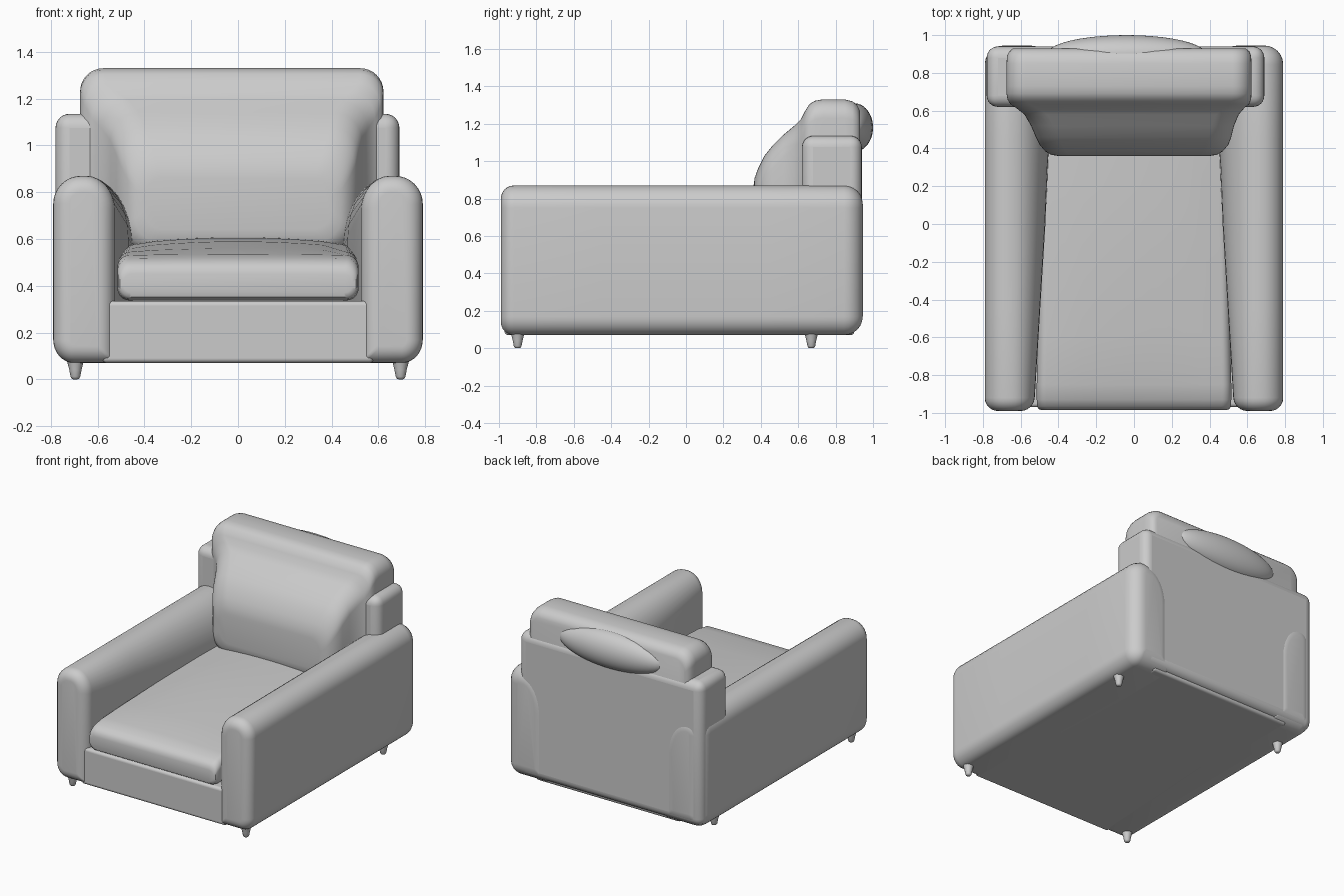
import bpy, bmesh
from math import sin, cos, pi, radians

if "Cube" in bpy.data.objects:
    bpy.data.objects.remove(bpy.data.objects["Cube"])


def finish(obj, angle=40):
    bpy.ops.object.select_all(action='DESELECT')
    obj.select_set(True)
    bpy.context.view_layer.objects.active = obj
    bpy.ops.object.shade_smooth_by_angle(angle=radians(angle))


def loft(name, rings, angle=40):
    """Skin a list of equal-length point rings and cap both ends."""
    bm = bmesh.new()
    vs = [[bm.verts.new(p) for p in ring] for ring in rings]
    n = len(rings[0])
    for a, b in zip(vs, vs[1:]):
        for i in range(n):
            j = (i + 1) % n
            bm.faces.new((a[i], a[j], b[j], b[i]))
    bm.faces.new(vs[0])
    bm.faces.new(vs[-1])
    bmesh.ops.recalc_face_normals(bm, faces=bm.faces)
    me = bpy.data.meshes.new(name)
    bm.to_mesh(me)
    bm.free()
    obj = bpy.data.objects.new(name, me)
    bpy.context.collection.objects.link(obj)
    finish(obj, angle)
    return obj


def section(y, x0, x1, z0, z1, radii, inset=0.0, n=8):
    """Rounded rectangle in the xz plane; radii = (rx, rz) for BL, BR, TR, TL."""
    x0, x1, z0, z1 = x0 + inset, x1 - inset, z0 + inset, z1 - inset
    pts = []
    for k, (rx, rz) in enumerate(radii):
        rx, rz = max(rx - inset, .01), max(rz - inset, .01)
        cx = x0 + rx if k in (0, 3) else x1 - rx
        cz = z0 + rz if k < 2 else z1 - rz
        for i in range(n + 1):
            a = pi + k * pi / 2 + i / n * pi / 2
            pts.append((cx + rx * cos(a), y, cz + rz * sin(a)))
    return pts


def rounded_box(name, lo, hi, r):
    bm = bmesh.new()
    bmesh.ops.create_cube(bm, size=1)
    for v in bm.verts:
        v.co = [(l + h) / 2 + c * (h - l) for l, h, c in zip(lo, hi, v.co)]
    me = bpy.data.meshes.new(name)
    bm.to_mesh(me)
    bm.free()
    obj = bpy.data.objects.new(name, me)
    bpy.context.collection.objects.link(obj)
    mod = obj.modifiers.new("round", 'BEVEL')
    mod.width, mod.segments = r, 6
    finish(obj, 35)
    return obj


# Arms: rounded tops and ends, inner side swelling toward the back
def arm(name, side):
    y0, y1, steps = -0.99, 0.945, 6
    stations = []
    for i in range(steps + 1):
        a = i / steps * pi / 2
        stations.append((y0 + .07 * (1 - cos(a)), .07 * (1 - sin(a))))
    stations += [(-0.45, 0), (0.0, 0), (0.45, 0)]
    for i in range(steps + 1):
        a = i / steps * pi / 2
        stations.append((y1 - .10 * (1 - sin(a)), .10 * (1 - cos(a))))
    rings = []
    for y, d in stations:
        t = min(max((y - y0) / 1.3, 0), 1)
        radii = ((.03, .03), (.09, .10), (.12, .12), (.12 + .09 * t, .14 + .16 * t))
        ring = section(y, .53 - .08 * t, .79, .07, .87, radii, d)
        rings.append([(side * x, yy, z) for x, yy, z in ring])
    loft(name, rings)


arm("left_arm", -1)
arm("right_arm", 1)

# Base and back frame
rounded_box("base", (-.58, -.97, .07), (.58, .90, .335), .02)
rounded_box("back_frame", (-.78, .62, .09), (.69, .94, 1.135), .06)

# Seat cushion: soft front lip, rising and crowned toward the back
seat_rings = []
for y, half, bottom, top in ((-.985, .49, .37, .45), (-.98, .505, .352, .475),
                             (-.965, .512, .343, .495), (-.93, .515, .338, .515),
                             (-.85, .515, .338, .53), (-.6, .51, .338, .545),
                             (-.2, .505, .338, .56), (.2, .50, .338, .575),
                             (.6, .49, .338, .58)):
    r = min(.05, (top - bottom) * .45)
    ring = section(y, -half, half, bottom, top, ((r, r),) * 4)
    # extra points across the top carry the crown
    cut = 27
    a, b = ring[cut - 1], ring[cut]
    crown = .03 * min(1, (y + .985) / .8)
    extra = []
    for i in range(1, 10):
        x = a[0] + (b[0] - a[0]) * i / 10
        extra.append((x, y, a[2] + crown * (1 - (x / half) ** 2)))
    seat_rings.append(ring[:cut] + extra + ring[cut:])
loft("seat_cushion", seat_rings)

# Back cushion: bulging front that widens into a padded top roll
back_rings = []
for y, x0, x1, z0, z1, r in ((.36, -.40, .40, .64, .86, .08), (.367, -.44, .44, .59, .91, .10),
                             (.385, -.47, .47, .56, .96, .11), (.42, -.50, .50, .55, 1.03, .12),
                             (.46, -.52, .515, .55, 1.08, .12), (.52, -.545, .53, .55, 1.14, .12),
                             (.58, -.58, .555, .55, 1.19, .12), (.615, -.625, .585, .55, 1.225, .11),
                             (.635, -.655, .61, .55, 1.265, .10), (.66, -.67, .62, .55, 1.305, .10),
                             (.69, -.675, .622, .55, 1.323, .10), (.73, -.675, .622, .55, 1.33, .10),
                             (.85, -.675, .622, .55, 1.33, .10), (.89, -.672, .62, .55, 1.32, .10),
                             (.915, -.66, .61, .55, 1.30, .09), (.93, -.64, .59, .55, 1.27, .08)):
    back_rings.append(section(y, x0, x1, z0, z1, ((r, r),) * 4))
loft("back_cushion", back_rings, 50)

# Padding bulging out behind the top roll
bm = bmesh.new()
bmesh.ops.create_uvsphere(bm, u_segments=40, v_segments=24, radius=1)
for v in bm.verts:
    v.co = (-.04 + .42 * v.co.x, .90 + .10 * v.co.y, 1.18 + .13 * v.co.z)
me = bpy.data.meshes.new("rear_padding")
bm.to_mesh(me)
bm.free()
pad = bpy.data.objects.new("rear_padding", me)
bpy.context.collection.objects.link(pad)
finish(pad)

# Four short tapered legs
for label, y in (("front", -.90), ("rear", .67)):
    for side_name, side in (("left", -1), ("right", 1)):
        rings = [[(side * .695 + r * cos(2 * pi * i / 20), y + r * sin(2 * pi * i / 20), z)
                  for i in range(20)]
                 for z, r in ((.11, .045), (.075, .035), (.04, .026), (.012, .021), (.003, .016), (0, .009))]
        loft(f"{label}_{side_name}_leg", rings)
